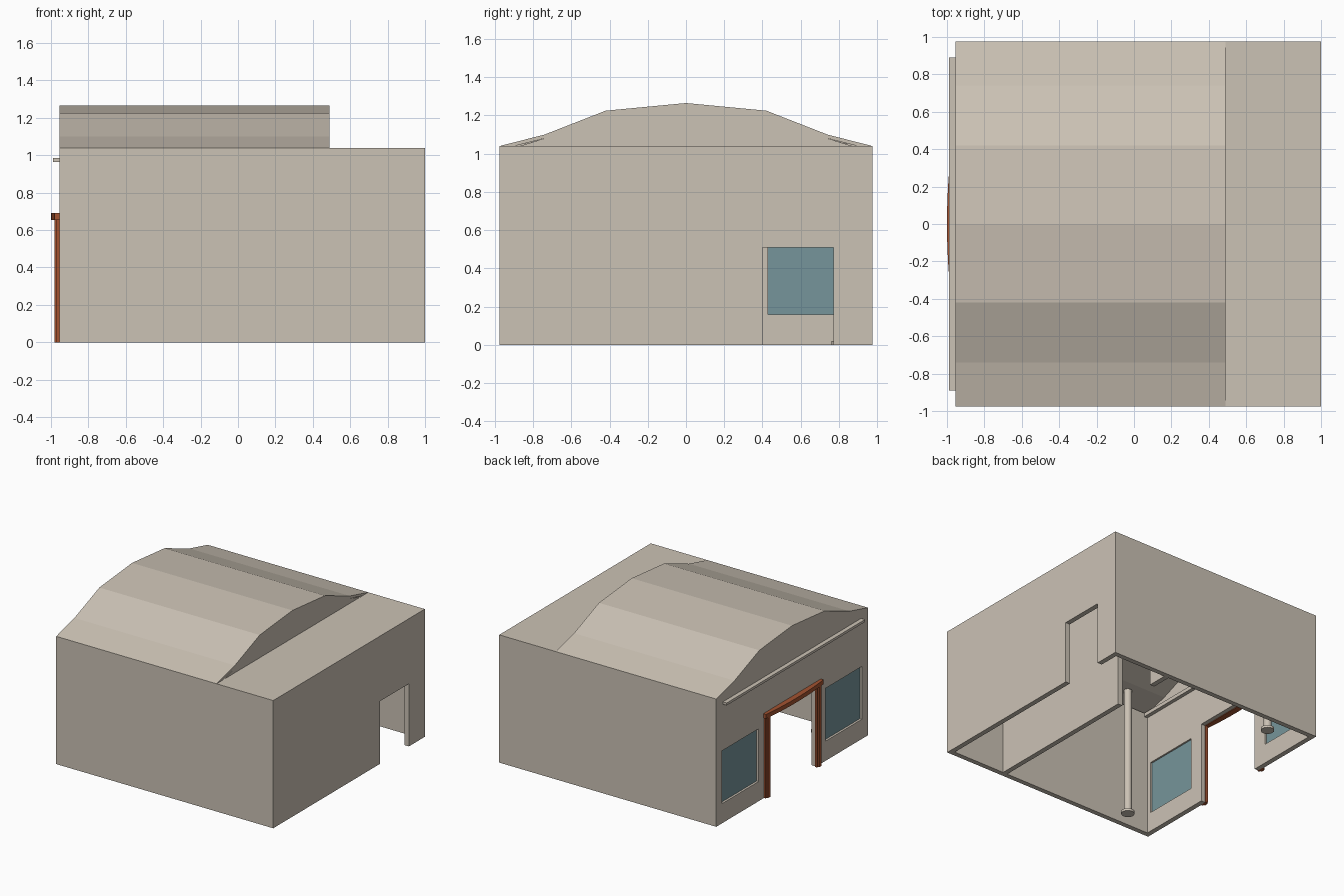
import bpy, bmesh, math

if "Cube" in bpy.data.objects:
    bpy.data.objects.remove(bpy.data.objects["Cube"])

T = 0.04                       # wall thickness
XL, XR, Y = -0.955, 1.0, 0.975  # outer footprint
XV = 0.49                      # end of the vaulted roof
EAVE, R = 1.04, 0.02           # eave height, roof thickness
VAULT = [(-0.975, 1.04), (-0.74, 1.10), (-0.42, 1.225), (0, 1.265),
         (0.42, 1.225), (0.74, 1.10), (0.975, 1.04)]


def material(name, rgb):
    m = bpy.data.materials.new(name)
    m.diffuse_color = (*rgb, 1)
    m.use_nodes = True
    m.node_tree.nodes["Principled BSDF"].inputs["Base Color"].default_value = m.diffuse_color
    return m


plaster = material("warm_plaster", (0.60, 0.54, 0.46))
brick = material("rust_red", (0.36, 0.085, 0.03))
glass = material("teal_glass", (0.18, 0.30, 0.325))


def finish(bm, name, mat):
    bmesh.ops.recalc_face_normals(bm, faces=bm.faces)
    me = bpy.data.meshes.new(name)
    bm.to_mesh(me)
    bm.free()
    ob = bpy.data.objects.new(name, me)
    bpy.context.collection.objects.link(ob)
    if mat:
        me.materials.append(mat)
    return ob


def prism(name, pts, axis, a, b, mat):
    """Extrude a 2D outline from a to b; axis 'x' takes (y, z), 'z' takes (x, y)."""
    bm = bmesh.new()
    place = (lambda p: (a, *p)) if axis == 'x' else (lambda p: (*p, a))
    face = bm.faces.new([bm.verts.new(place(p)) for p in pts])
    ext = bmesh.ops.extrude_face_region(bm, geom=[face])
    d = (b - a, 0, 0) if axis == 'x' else (0, 0, b - a)
    bmesh.ops.translate(bm, vec=d, verts=[g for g in ext['geom'] if isinstance(g, bmesh.types.BMVert)])
    return finish(bm, name, mat)


def box(name, x, y, z, mat):
    return prism(name, [(x[0], y[0]), (x[1], y[0]), (x[1], y[1]), (x[0], y[1])], 'z', z[0], z[1], mat)


def cut(ob, *holes):
    """Cut box openings (x, y, z ranges) through a wall."""
    for i, h in enumerate(holes):
        c = box(f"{ob.name}_cutter_{i}", *h, None)
        c.hide_render = True
        c.hide_set(True)
        m = ob.modifiers.new("opening", 'BOOLEAN')
        m.operation, m.solver, m.object = 'DIFFERENCE', 'EXACT', c


# Vaulted roof shell and flat roof strip
inner = [(y, z - R) for y, z in VAULT]
prism("vault_roof", VAULT + inner[::-1], 'x', XL, XV, plaster)
box("flat_roof", (XV, XR), (-Y, Y), (EAVE - R, EAVE), plaster)

# Gabled entrance wall and inner partition
gable = [(-Y, 0)] + inner + [(Y, 0)]
entrance = prism("entrance_wall", gable, 'x', XL, XL + T, plaster)
through = (XL - 0.1, XL + 0.1)
cut(entrance, (through, (-0.31, 0.31), (-0.1, 0.66)),
    (through, (0.43, 0.90), (0.16, 0.59)), (through, (-0.90, -0.43), (0.16, 0.59)))
inside = [(max(-Y + T, min(Y - T, y)), z) for y, z in gable]
partition = prism("partition_wall", inside, 'x', XV - T, XV, plaster)
cut(partition, ((XV - 0.2, XV + 0.1), (0.40, 0.77), (-0.1, 0.51)))

# Plain long walls and the side wall with its doorway
for s, n in ((-1, "front"), (1, "back")):
    box(n + "_wall", (XL + T, XR - T), sorted((s * Y, s * (Y - T))), (0, EAVE - R), plaster)
side = box("side_wall", (XR - T, XR), (-Y, Y), (0, EAVE - R), plaster)
cut(side, ((XR - 0.1, XR + 0.1), (0.40, 0.77), (-0.1, 0.51)))

for s, n in ((-1, "front"), (1, "back")):
    # Recessed window panes
    box(n + "_window", (XL + 0.018, XL + 0.026), sorted((s * 0.425, s * 0.905)), (0.155, 0.595), glass)
    # Stepped door posts
    box(n + "_door_post", (XL - 0.015, XL + 0.005), sorted((s * 0.30, s * 0.36)), (0, 0.66), brick)
    box(n + "_door_post_rib", (XL - 0.026, XL), sorted((s * 0.315, s * 0.345)), (0, 0.66), brick)
    # Round interior columns on a disc base
    for part, r, z0, z1 in (("column", 0.03, 0.02, 1.06), ("column_base", 0.05, 0, 0.02)):
        bm = bmesh.new()
        bmesh.ops.create_cone(bm, cap_ends=True, segments=20, radius1=r, radius2=r, depth=z1 - z0)
        bmesh.ops.translate(bm, vec=(-0.62, s * 0.81, (z0 + z1) / 2), verts=bm.verts)
        ob = finish(bm, f"{n}_{part}", plaster)
        bpy.context.view_layer.objects.active = ob
        ob.select_set(True)
        bpy.ops.object.shade_smooth_by_angle(angle=math.radians(40))
        ob.select_set(False)

# Door lintel, bowed outwards in plan
bow = [(-1.0 + 0.02 * (y / 0.37) ** 2, y) for y in [-0.37 + 0.74 * i / 10 for i in range(11)]]
prism("door_lintel", bow + [(XL + 0.005, 0.37), (XL + 0.005, -0.37)], 'z', 0.655, 0.69, brick)

# Moulding above the entrance, and a slim ledge inside
box("entrance_moulding", (-0.99, XL), (-0.89, 0.89), (0.965, 0.985), plaster)
box("inner_ledge", (XL + T, XL + T + 0.03), (-Y + T, Y - T), (0.99, 1.02), plaster)
